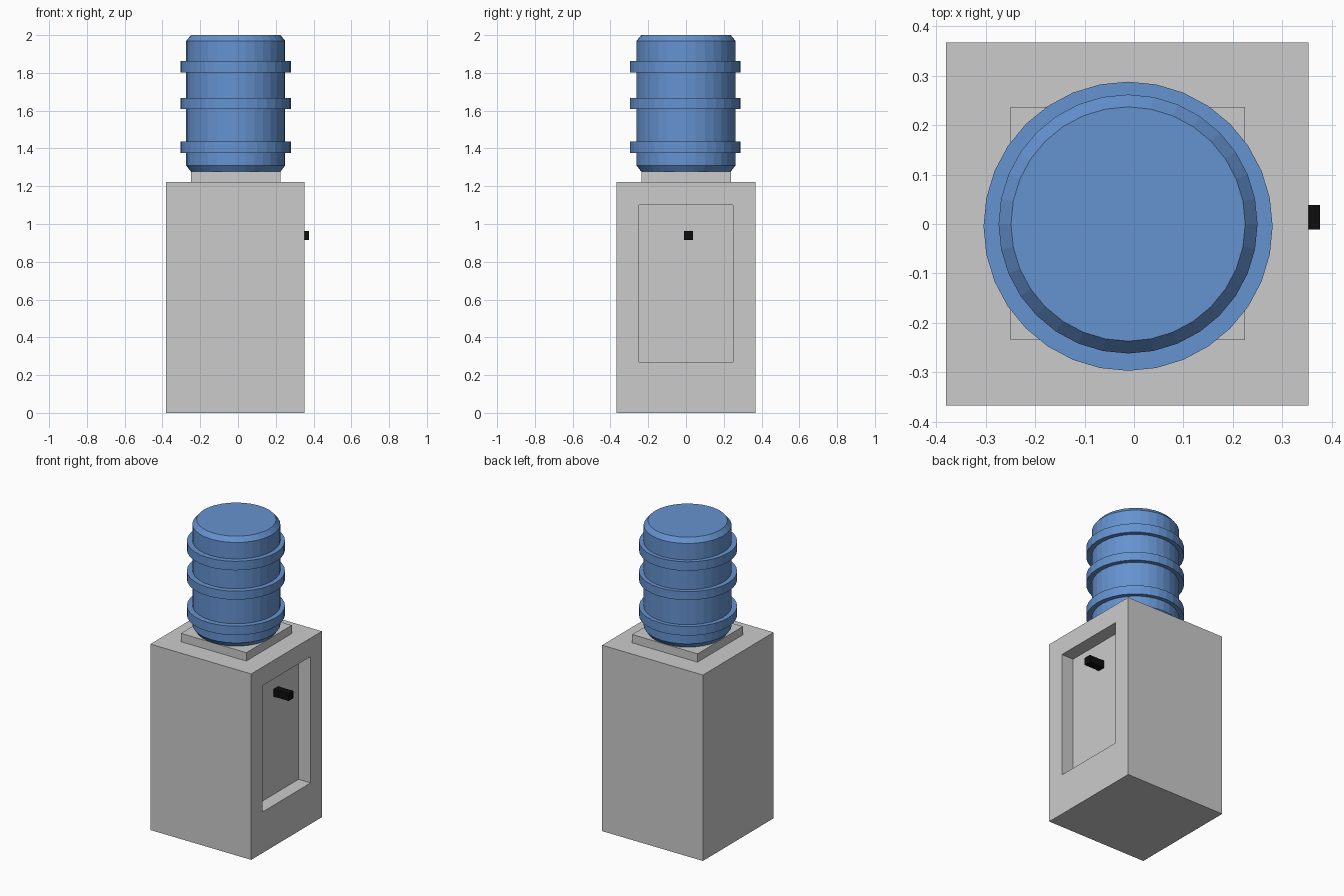
import bpy
import bmesh
from mathutils import Vector

cube = bpy.data.objects.get("Cube")
if cube:
    bpy.data.objects.remove(cube, do_unlink=True)


def material(name, rgb):
    mat = bpy.data.materials.new(name)
    mat.use_nodes = True
    mat.diffuse_color = (*rgb, 1)
    mat.node_tree.nodes["Principled BSDF"].inputs["Base Color"].default_value = (*rgb, 1)
    return mat


GREY = material("light grey plastic", (0.6, 0.6, 0.6))
BLUE = material("blue bottle plastic", (0.13, 0.29, 0.63))
BLACK = material("black plastic", (0.004, 0.004, 0.004))


def finish(bm, name, mat):
    bmesh.ops.recalc_face_normals(bm, faces=bm.faces)
    mesh = bpy.data.meshes.new(name)
    bm.to_mesh(mesh)
    bm.free()
    mesh.materials.append(mat)
    obj = bpy.data.objects.new(name, mesh)
    bpy.context.collection.objects.link(obj)
    return obj


def box_mesh(low, high):
    low, high = Vector(low), Vector(high)
    bm = bmesh.new()
    bmesh.ops.create_cube(bm, size=1)
    for v in bm.verts:
        v.co = (low + high) / 2 + v.co * (high - low)
    return bm


def lathe(name, profile, centre, mat, sides=32):
    """Spin a (radius, height) profile and cap both ends."""
    bm = bmesh.new()
    verts = [bm.verts.new((r, 0, z)) for r, z in profile]
    edges = [bm.edges.new(pair) for pair in zip(verts, verts[1:])]
    bmesh.ops.spin(bm, geom=verts + edges, cent=(0, 0, 0), axis=(0, 0, 1),
                   angle=6.283185307, steps=sides)
    bmesh.ops.remove_doubles(bm, verts=bm.verts, dist=0.0005)
    bmesh.ops.holes_fill(bm, edges=[e for e in bm.edges if e.is_boundary], sides=0)
    obj = finish(bm, name, mat)
    obj.location = (*centre, 0)
    return obj


# Cabinet with a dispensing recess sunk into its +x face
SIDE, RECESS_BACK = 0.353, 0.265
bm = box_mesh((-0.38, -0.367, 0), (SIDE, 0.367, 1.222))
bm.normal_update()
face = max(bm.faces, key=lambda f: f.normal.x)
for depth in (SIDE, RECESS_BACK):
    bmesh.ops.inset_region(bm, faces=[face], thickness=0.02)
    middle = face.calc_center_median()
    for v in face.verts:
        v.co = (depth,
                0.25 if v.co.y > middle.y else -0.25,
                1.10 if v.co.z > middle.z else 0.27)
finish(bm, "cabinet", GREY)

# Square collar under the bottle
finish(box_mesh((-0.25, -0.235, 1.222), (0.225, 0.237, 1.277)), "bottle_collar", GREY)

# Tap in the recess
finish(box_mesh((RECESS_BACK, -0.011, 0.914), (0.376, 0.038, 0.962)), "tap", BLACK)

# Water bottle with chamfered ends
lathe("bottle", [(0.237, 1.277), (0.262, 1.31), (0.262, 1.97), (0.237, 2.0)],
      (-0.012, 0), BLUE)

# Raised bands round the bottle
for label, low, high in (("lower", 1.377, 1.436), ("middle", 1.61, 1.666),
                         ("upper", 1.803, 1.862)):
    lathe(label + "_bottle_band", [(0.2925, low), (0.2925, high)],
          (-0.012, -0.0045), BLUE)
